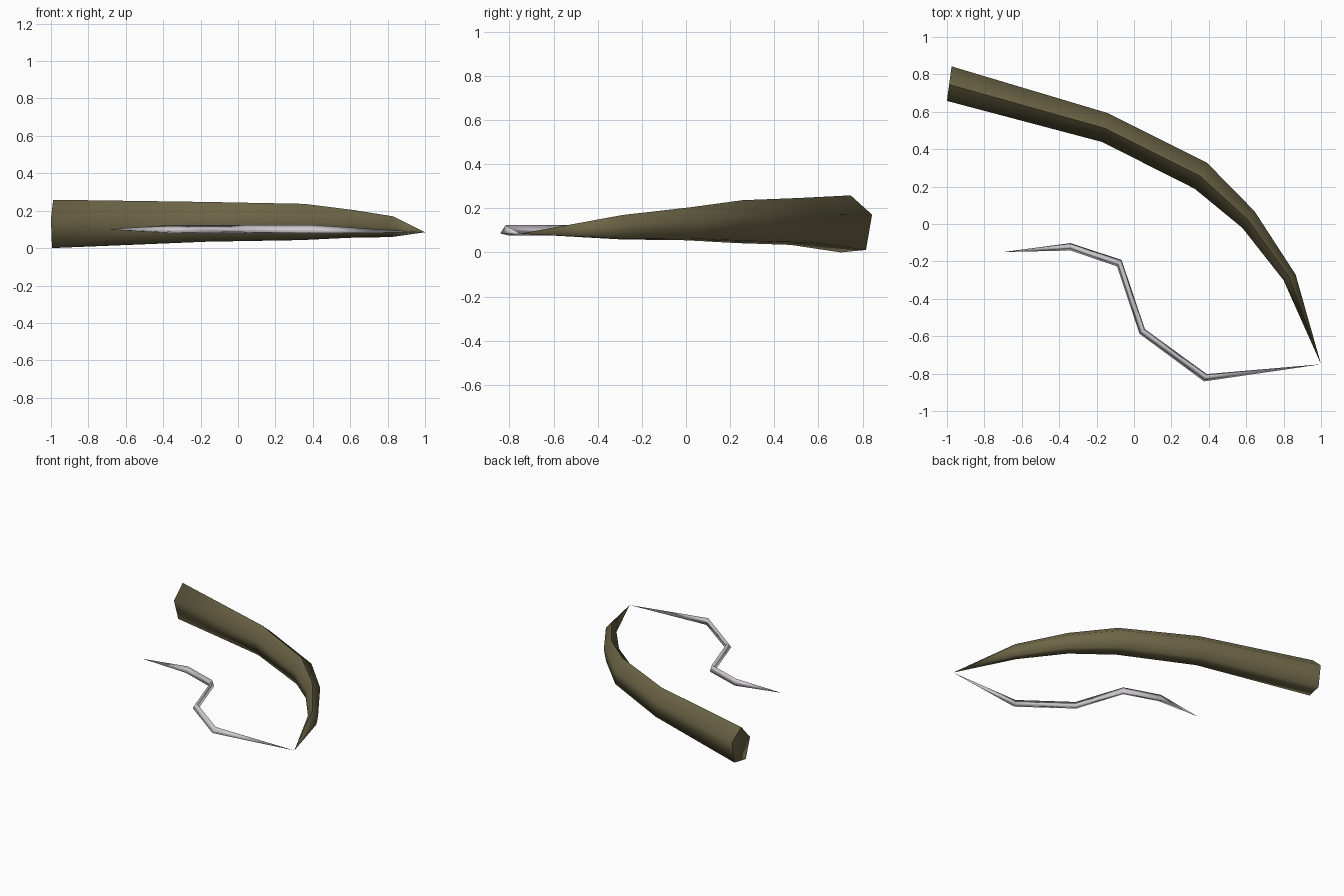
import bpy, bmesh, math
from mathutils import Vector

if "Cube" in bpy.data.objects:
    bpy.data.objects.remove(bpy.data.objects["Cube"])


def material(name, rgb):
    m = bpy.data.materials.new(name)
    m.diffuse_color = (*rgb, 1)
    m.use_nodes = True
    m.node_tree.nodes["Principled BSDF"].inputs["Base Color"].default_value = m.diffuse_color
    return m


def tube(name, sides, rings, start, end, spin, mat, smooth):
    """Each ring: left edge xy, right edge xy, z centre, z radius. Tips are points."""
    bm = bmesh.new()
    half = math.sin(math.radians(72 if sides == 5 else 120))
    loops = []
    for lx, ly, rx, ry, z, rz in rings:
        c = Vector(((lx + rx) / 2, (ly + ry) / 2, z))
        u = Vector(((lx - rx) / 2, (ly - ry) / 2, 0)) / half
        loop = []
        for i in range(sides):
            a = math.tau * i / sides + math.radians(spin)
            loop.append(bm.verts.new(c + u * math.sin(a) + Vector((0, 0, rz * math.cos(a)))))
        loops.append(loop)
    for a, b in zip(loops, loops[1:]):
        for i in range(sides):
            j = (i + 1) % sides
            bm.faces.new((a[i], a[j], b[j], b[i]))
    for loop, tip in ((loops[0], start), (loops[-1], end)):
        if tip is None:
            bm.faces.new(loop)
        else:
            t = bm.verts.new(tip)
            for i in range(sides):
                bm.faces.new((loop[i], loop[(i + 1) % sides], t))
    bmesh.ops.recalc_face_normals(bm, faces=bm.faces)
    me = bpy.data.meshes.new(name)
    bm.to_mesh(me)
    bm.free()
    me.materials.append(mat)
    ob = bpy.data.objects.new(name, me)
    bpy.context.collection.objects.link(ob)
    bpy.ops.object.select_all(action='DESELECT')
    ob.select_set(True)
    bpy.context.view_layer.objects.active = ob
    bpy.ops.object.shade_smooth_by_angle(angle=math.radians(smooth))


tip = (1.0, -0.75, 0.085)

# Thick tapering curved shaft
tube("curved_shaft", 5, [
    (-0.975, 0.845, -1.0, 0.66, 0.119, 0.140),
    (-0.14, 0.595, -0.17, 0.44, 0.132, 0.115),
    (0.39, 0.33, 0.325, 0.19, 0.132, 0.105),
    (0.645, 0.07, 0.58, -0.02, 0.124, 0.081),
    (0.865, -0.27, 0.80, -0.30, 0.110, 0.060),
], None, tip, -4, material("olive brown", (0.15, 0.13, 0.062)), 85)

# Thin wavy line hanging from the tip
tube("thin_line", 3, [
    (0.39, -0.80, 0.375, -0.84, 0.096, 0.029),
    (0.06, -0.56, 0.03, -0.585, 0.096, 0.029),
    (-0.065, -0.19, -0.09, -0.225, 0.096, 0.029),
    (-0.34, -0.10, -0.34, -0.14, 0.096, 0.029),
], tip, (-0.70, -0.15, 0.10), 10, material("pale grey", (0.62, 0.6, 0.63)), 150)
